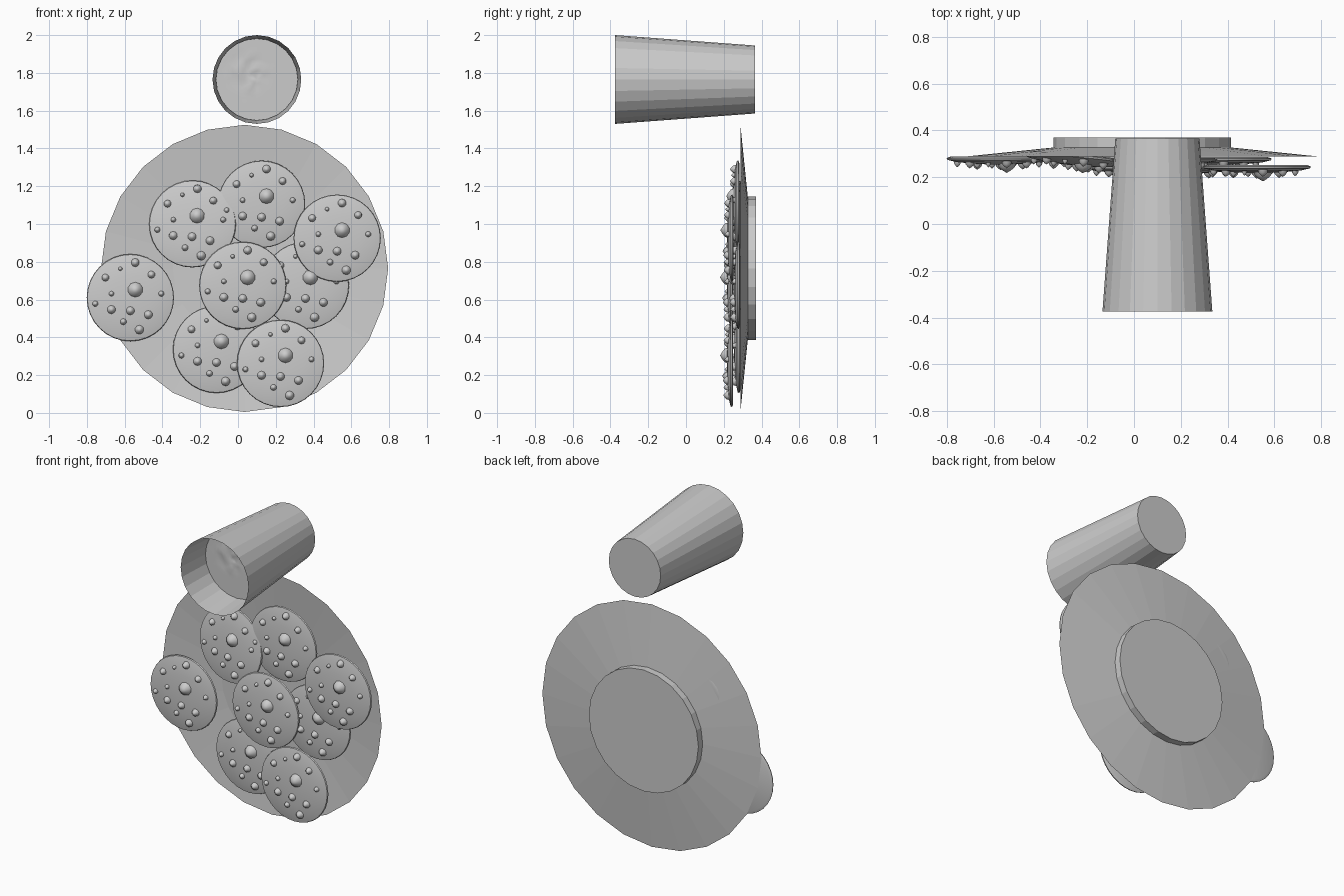
import bpy, bmesh, math
from mathutils import Vector, Matrix, noise

if "Cube" in bpy.data.objects:
    bpy.data.objects.remove(bpy.data.objects["Cube"])

TAU = 2 * math.pi


def lathe(bm, profile, n, centre=(0, 0, 0)):
    """Revolve (radius, y) points about the y axis; radius 0 makes a pole."""
    c = Vector(centre)
    rings = []
    for r, y in profile:
        if r == 0:
            rings.append([bm.verts.new(c + Vector((0, y, 0)))])
        else:
            rings.append([bm.verts.new(c + Vector((r * math.sin(TAU * k / n), y,
                                                   r * math.cos(TAU * k / n))))
                          for k in range(n)])
    for a, b in zip(rings, rings[1:]):
        for k in range(n):
            j = (k + 1) % n
            if len(a) == 1:
                bm.faces.new((a[0], b[k], b[j]))
            elif len(b) == 1:
                bm.faces.new((a[k], b[0], a[j]))
            else:
                bm.faces.new((a[k], b[k], b[j], a[j]))


def finish(bm, name, smooth=None):
    bmesh.ops.recalc_face_normals(bm, faces=bm.faces[:])
    me = bpy.data.meshes.new(name)
    bm.to_mesh(me)
    bm.free()
    ob = bpy.data.objects.new(name, me)
    bpy.context.collection.objects.link(ob)
    if smooth:
        bpy.ops.object.select_all(action='DESELECT')
        ob.select_set(True)
        bpy.context.view_layer.objects.active = ob
        bpy.ops.object.shade_smooth_by_angle(angle=math.radians(smooth))
    return ob


# Plate: thin sloping rim with a round foot, and a floor inside
bm = bmesh.new()
lathe(bm, [(0.76, 0.288), (0.38, 0.327), (0.38, 0.37), (0, 0.37)], 24, (0.035, 0, 0.765))
finish(bm, "plate")
bm = bmesh.new()
lathe(bm, [(0.38, 0.327), (0, 0.327)], 24, (0.035, 0, 0.765))
finish(bm, "plate_floor")

# Cookie: thin domed disc, with pointed chips at (x, z, radius)
DOME = [(0, 0), (0.215, 0), (0.231, -0.006), (0.228, -0.014), (0.19, -0.023),
        (0.12, -0.03), (0.06, -0.033), (0, -0.034)]
CHIPS = [(0.026, 0.042, 0.042), (0.026, 0.185, 0.023), (0.111, 0.122, 0.021),
         (-0.132, 0.106, 0.021), (0.164, 0.021, 0.016), (0, -0.069, 0.024),
         (0.095, -0.09, 0.024), (0.048, -0.169, 0.025), (-0.1, -0.063, 0.024),
         (-0.185, -0.032, 0.016), (-0.037, -0.127, 0.018), (-0.1, 0.021, 0.015),
         (-0.053, 0.153, 0.012)]


def cookie(name, x, y, z, tilt_x=0, tilt_z=0):
    bm = bmesh.new()
    lathe(bm, DOME, 32)
    for cx, cz, r in CHIPS:
        d = math.hypot(cx, cz)
        base = -0.033 + 0.25 * d * d      # dome height under the chip
        h = 0.012 + 0.6 * r
        lathe(bm, [(r, base + 0.006), (r * 0.85, base - h * 0.35),
                   (r * 0.4, base - h * 0.75), (0, base - h)], 10, (cx, 0, cz))
    ob = finish(bm, name, 40)
    ob.matrix_world = (Matrix.Translation((x, y, z)) @ Matrix.Rotation(tilt_z, 4, 'Z')
                       @ Matrix.Rotation(tilt_x, 4, 'X'))


# Back layer, then the layer resting on top
COOKIES = [(-0.24, 0.286, 1.0, -0.06, -0.09), (0.125, 0.283, 1.105), (-0.57, 0.288, 0.61),
           (0.357, 0.286, 0.675), (-0.114, 0.288, 0.336), (0.525, 0.252, 0.925),
           (0.025, 0.25, 0.675), (0.225, 0.25, 0.262)]
for i, c in enumerate(COOKIES):
    cookie(f"cookie_{i + 1}", *c)

# Glass: open tapered tumbler lying along y
GLASS = (0.10, 0, 1.765)
bm = bmesh.new()
lathe(bm, [(0.235, -0.375), (0.18, 0.365), (0, 0.365)], 24, GLASS)
finish(bm, "glass")

# Milk: solid filling with a slightly rippled surface
bm = bmesh.new()
rings = [(0, -0.155)] + [(0.217 * k / 10, -0.155) for k in range(1, 11)]
lathe(bm, rings + [(0.177, 0.362), (0, 0.362)], 24, GLASS)
for v in bm.verts:
    if v.co.y < 0:
        d = math.hypot(v.co.x - 0.04, v.co.z - 1.81)
        v.co.y += 0.02 * max(0, 1 - d / 0.13) * noise.noise(v.co * 25)
finish(bm, "milk", 40)
